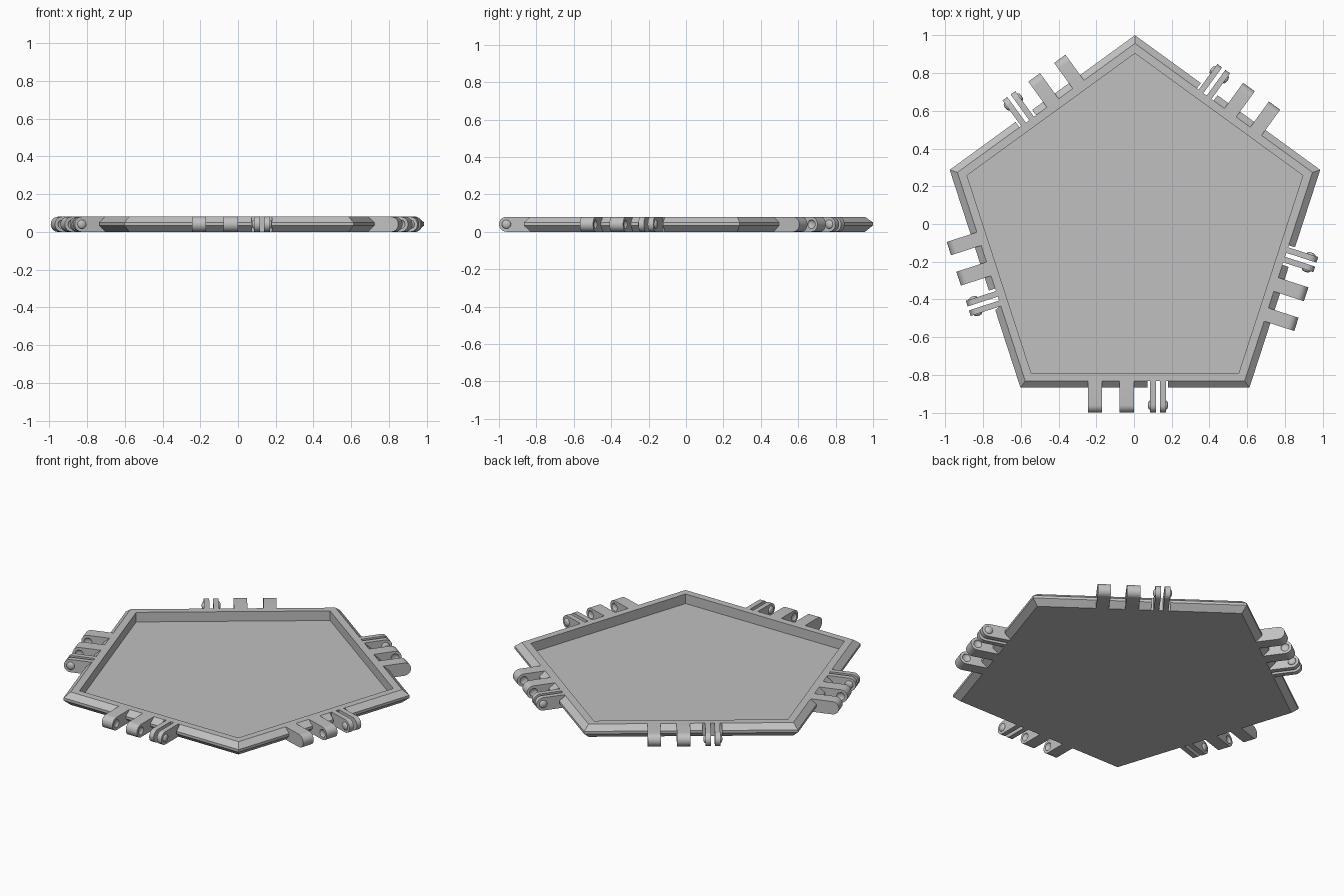
import bpy, bmesh, math
from mathutils import Matrix, Vector

if "Cube" in bpy.data.objects:
    bpy.data.objects.remove(bpy.data.objects["Cube"], do_unlink=True)

CENTRE = Matrix.Translation((0.005, -0.032, 0))
HEIGHT, TOP_EDGE, HINGE = 0.08, 0.80, 0.928
STEP = math.radians(72)

grey = bpy.data.materials.new("plain_grey")
grey.use_nodes = True
grey.diffuse_color = (0.53, 0.53, 0.53, 1)
grey.node_tree.nodes["Principled BSDF"].inputs["Base Color"].default_value = grey.diffuse_color


def add_object(name, bm):
    bmesh.ops.recalc_face_normals(bm, faces=bm.faces[:])
    mesh = bpy.data.meshes.new(name)
    bm.to_mesh(mesh)
    bm.free()
    mesh.materials.append(grey)
    obj = bpy.data.objects.new(name, mesh)
    bpy.context.collection.objects.link(obj)
    return obj


def box(name, x0, x1, y0, y1, z0, z1):
    bm = bmesh.new()
    size = Matrix.Diagonal((x1 - x0, y1 - y0, z1 - z0, 1))
    mid = Matrix.Translation(((x0 + x1) / 2, (y0 + y1) / 2, (z0 + z1) / 2))
    bmesh.ops.create_cube(bm, size=1, matrix=mid @ size)
    return add_object(name, bm)


def knob(name, x):
    """Flattened ball on the hinge axis."""
    bm = bmesh.new()
    place = Matrix.Translation((x, -HINGE, HEIGHT / 2)) @ Matrix.Diagonal((0.012, 0.024, 0.024, 1))
    turn = Matrix.Rotation(math.pi / 2, 4, 'Y')
    bmesh.ops.create_uvsphere(bm, u_segments=20, v_segments=12, radius=1, matrix=place @ turn)
    return add_object(name, bm)


def tongue(name, x0, x1):
    """Bar reaching out of the front edge, with a half-round end."""
    r = HEIGHT / 2
    side = [(-TOP_EDGE, 0), (-TOP_EDGE, HEIGHT)]
    for i in range(17):
        a = math.pi / 2 + math.pi * i / 16
        side.append((-HINGE + r * math.cos(a), r + r * math.sin(a)))
    bm = bmesh.new()
    face = bm.faces.new([bm.verts.new((x0, y, z)) for y, z in side])
    out = bmesh.ops.extrude_face_region(bm, geom=[face])
    moved = [v for v in out["geom"] if isinstance(v, bmesh.types.BMVert)]
    bmesh.ops.translate(bm, verts=moved, vec=(x1 - x0, 0, 0))
    return add_object(name, bm)


def cut(obj, cutters):
    for c in cutters:
        c.hide_render = True
        mod = obj.modifiers.new("cut", 'BOOLEAN')
        mod.operation, mod.solver, mod.object = 'DIFFERENCE', 'EXACT', c
    bpy.context.view_layer.update()
    done = bpy.data.meshes.new_from_object(obj.evaluated_get(bpy.context.evaluated_depsgraph_get()))
    obj.modifiers.clear()
    obj.data = done
    for c in cutters:
        bpy.data.objects.remove(c, do_unlink=True)


def smooth(obj):
    bpy.ops.object.select_all(action='DESELECT')
    obj.select_set(True)
    bpy.context.view_layer.objects.active = obj
    bpy.ops.object.shade_smooth_by_angle(angle=math.radians(30))


# Five-sided tray: underside, bevelled rim and sunken floor
bm = bmesh.new()
rings = []
for apothem, z in [(0.80, 0), (0.835, 0.034), (0.835, 0.05), (0.80, 0.08), (0.757, 0.08), (0.757, 0.02)]:
    radius = apothem / math.cos(STEP / 2)
    rings.append([bm.verts.new((radius * math.sin(k * STEP), radius * math.cos(k * STEP), z))
                  for k in range(5)])
for low, high in zip(rings, rings[1:]):
    for k in range(5):
        n = (k + 1) % 5
        bm.faces.new((low[k], low[n], high[n], high[k]))
bm.faces.new(rings[0])
bm.faces.new(rings[-1])
tray = add_object("tray", bm)

# Clearance notches in the rim around each fork
notches = []
for k in range(5):
    notch = box("notch_cutter", 0.066, 0.175, -0.9, -TOP_EDGE, -0.05, 0.15)
    notch.matrix_world = Matrix.Rotation(k * STEP, 4, 'Z')
    notches.append(notch)
cut(tray, notches)
tray.matrix_world = CENTRE

# Hinge parts for one edge: two solid lugs with sockets, and a two-pronged fork with knobs
outer_lug = tongue("outer_lug", -0.248, -0.174)
cut(outer_lug, [knob("socket_cutter", -0.174)])
middle_lug = tongue("middle_lug", -0.082, -0.005)
cut(middle_lug, [knob("socket_cutter", -0.082), knob("socket_cutter", -0.005)])
parts = [
    outer_lug, middle_lug,
    tongue("fork_prong_inner", 0.080, 0.111),
    tongue("fork_prong_outer", 0.133, 0.164),
    knob("fork_knob_inner", 0.080),
    knob("fork_knob_outer", 0.164),
]

# Repeat the hinge parts on all five edges
for part in parts:
    smooth(part)
    base = part.name
    for k in range(5):
        obj = part if k == 0 else part.copy()
        if k:
            bpy.context.collection.objects.link(obj)
        obj.name = f"{base}_{k + 1}"
        obj.matrix_world = CENTRE @ Matrix.Rotation(k * STEP, 4, 'Z')
